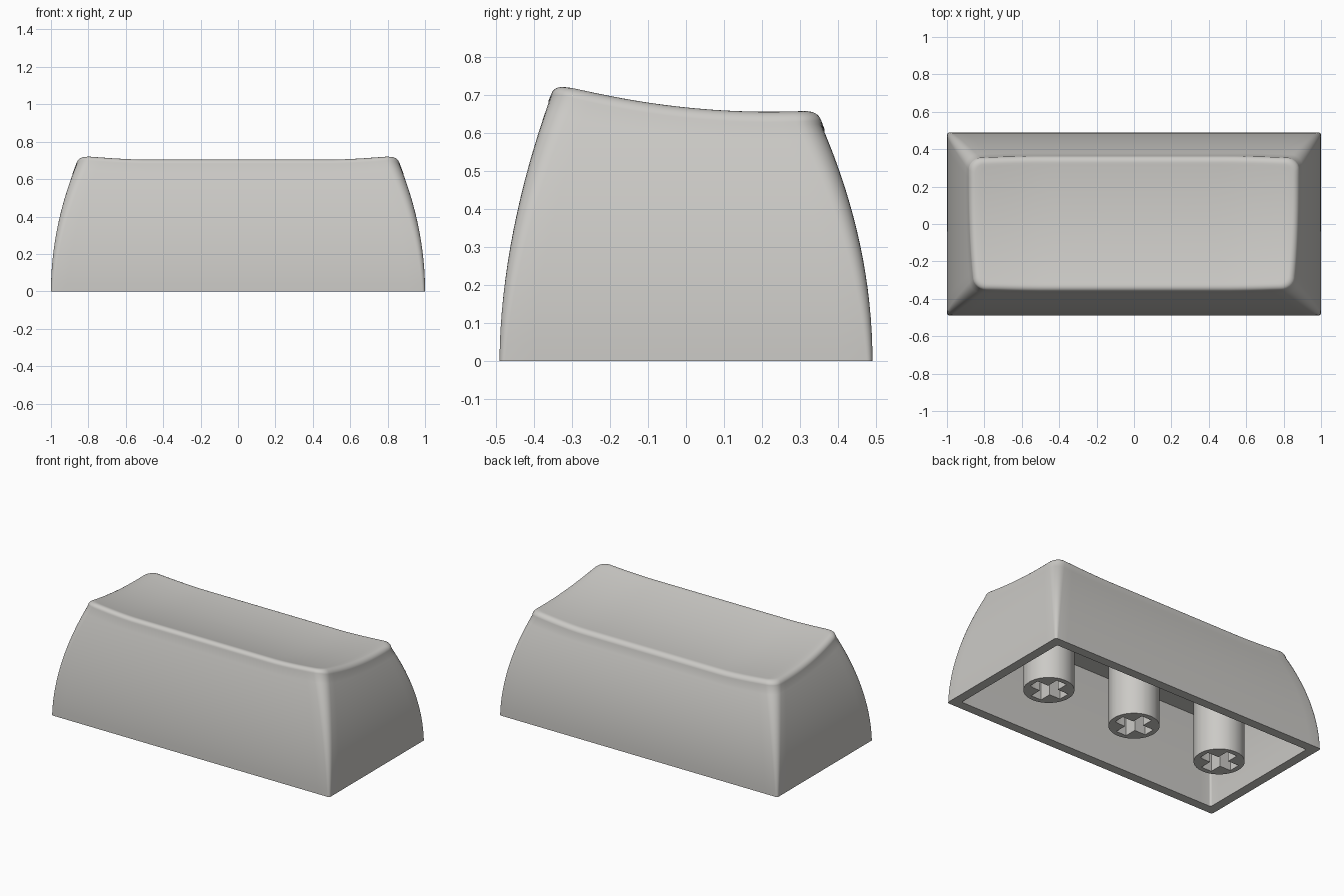
import bpy, bmesh, math

if "Cube" in bpy.data.objects:
    bpy.data.objects.remove(bpy.data.objects["Cube"])

grey = bpy.data.materials.new("warm light grey")
grey.diffuse_color = (0.60, 0.59, 0.565, 1)
grey.use_nodes = True
grey.node_tree.nodes["Principled BSDF"].inputs["Base Color"].default_value = grey.diffuse_color


def loft(name, rings):
    """Skin a stack of equal-length rings and cap both ends."""
    bm = bmesh.new()
    loops = [[bm.verts.new(p) for p in ring] for ring in rings]
    n = len(loops[0])
    for a, b in zip(loops, loops[1:]):
        for i in range(n):
            j = (i + 1) % n
            bm.faces.new((a[i], a[j], b[j], b[i]))
    bm.faces.new(loops[0])
    bm.faces.new(loops[-1])
    bmesh.ops.recalc_face_normals(bm, faces=bm.faces)
    mesh = bpy.data.meshes.new(name)
    bm.to_mesh(mesh)
    bm.free()
    mesh.materials.append(grey)
    obj = bpy.data.objects.new(name, mesh)
    bpy.context.collection.objects.link(obj)
    bpy.ops.object.select_all(action='DESELECT')
    obj.select_set(True)
    bpy.context.view_layer.objects.active = obj
    bpy.ops.object.shade_smooth_by_angle(angle=math.radians(32))
    return obj


def top_z(x, y):
    """Dished top: higher at the front and toward both ends."""
    end = min(max((abs(x) - 0.5) / 0.33, 0), 1)
    return 0.655 + 0.235 * (y - 0.22) ** 2 - 0.022 * (1 - end ** 1.5)


def bounds(z):
    """Half width, front y and back y of the bowed walls at a height."""
    return (1 - 0.145 * (z / 0.7) ** 2,
            -0.49 + 0.14 * (z / 0.71) ** 1.85,
            0.49 - 0.145 * (z / 0.645) ** 2)


ARC, LONG, SHORT = 7, 28, 14


def outline(size, r, inset=0):
    """Rounded rectangle, counter-clockwise from the right back corner."""
    hx, yf, yb = size[0] - inset, size[1] + inset, size[2] - inset
    corners = [(hx - r, yb - r), (r - hx, yb - r), (r - hx, yf + r), (hx - r, yf + r)]
    arcs = [[(cx + r * math.cos(a), cy + r * math.sin(a))
             for a in [math.pi / 2 * (k + i / (ARC - 1)) for i in range(ARC)]]
            for k, (cx, cy) in enumerate(corners)]
    pts = []
    for k in range(4):
        pts += arcs[k]
        (x0, y0), (x1, y1) = arcs[k][-1], arcs[(k + 1) % 4][0]
        n = SHORT if k % 2 else LONG
        pts += [(x0 + (x1 - x0) * i / n, y0 + (y1 - y0) * i / n) for i in range(1, n)]
    return pts


# Shell: cavity ceiling, inner walls, bottom rim, outer walls, rounded lip, dish
CEIL, WALL, LIP = 0.51, 0.06, 0.035
rings = []
for i in range(8, -1, -1):
    z = CEIL * i / 8
    rings.append([(x, y, z) for x, y in outline(bounds(z), 0.012, WALL)])

rim_plan = outline(bounds(0.68), 0.065)
rim_z = [top_z(x, y) - LIP for x, y in rim_plan]


def wall_ring(t, inset=0.0):
    r = 0.015 + 0.05 * t - inset * 0.5
    return [outline(bounds(t * z), r, inset)[i] + (t * z,) for i, z in enumerate(rim_z)]


for i in range(17):
    rings.append(wall_ring(i / 16))
for i in range(1, 8):
    a = math.pi / 2 * i / 7
    rings.append([(x, y, top_z(x, y) - LIP * (1 - math.sin(a)))
                  for x, y, _ in wall_ring(1, 0.037 * (1 - math.cos(a)))])
lip = rings[-1]
for s in (0.97, 0.93, 0.88, 0.82, 0.76, 0.7, 0.62, 0.52, 0.4, 0.28, 0.15, 0.04):
    rings.append([(x * s, y * s, top_z(x * s, y * s)) for x, y, _ in lip])
loft("cap_shell", rings)

# Mounting stems: round posts with a cross-shaped socket in the bottom
RAD, ARM, HALF, DEPTH = 0.148, 0.115, 0.037, 0.22
tip = math.atan2(HALF, ARM)
angles = sorted([math.radians(7.5 * i) for i in range(48)] +
                [q * math.pi / 2 + s * tip for q in range(4) for s in (-1, 1)])


def cross_radius(a):
    big, small = sorted((abs(math.cos(a)), abs(math.sin(a))), reverse=True)
    return min(ARM / big, HALF / max(small, 1e-6))


def ring_at(cx, radius, z):
    return [(cx + radius(a) * math.cos(a), radius(a) * math.sin(a), z) for a in angles]


for label, cx in (("left", -0.643), ("middle", 0), ("right", 0.643)):
    loft(label + "_stem", [
        ring_at(cx, lambda a: RAD, CEIL + 0.02),
        ring_at(cx, lambda a: RAD, 0.0),
        ring_at(cx, cross_radius, 0.0),
        ring_at(cx, cross_radius, DEPTH)])
